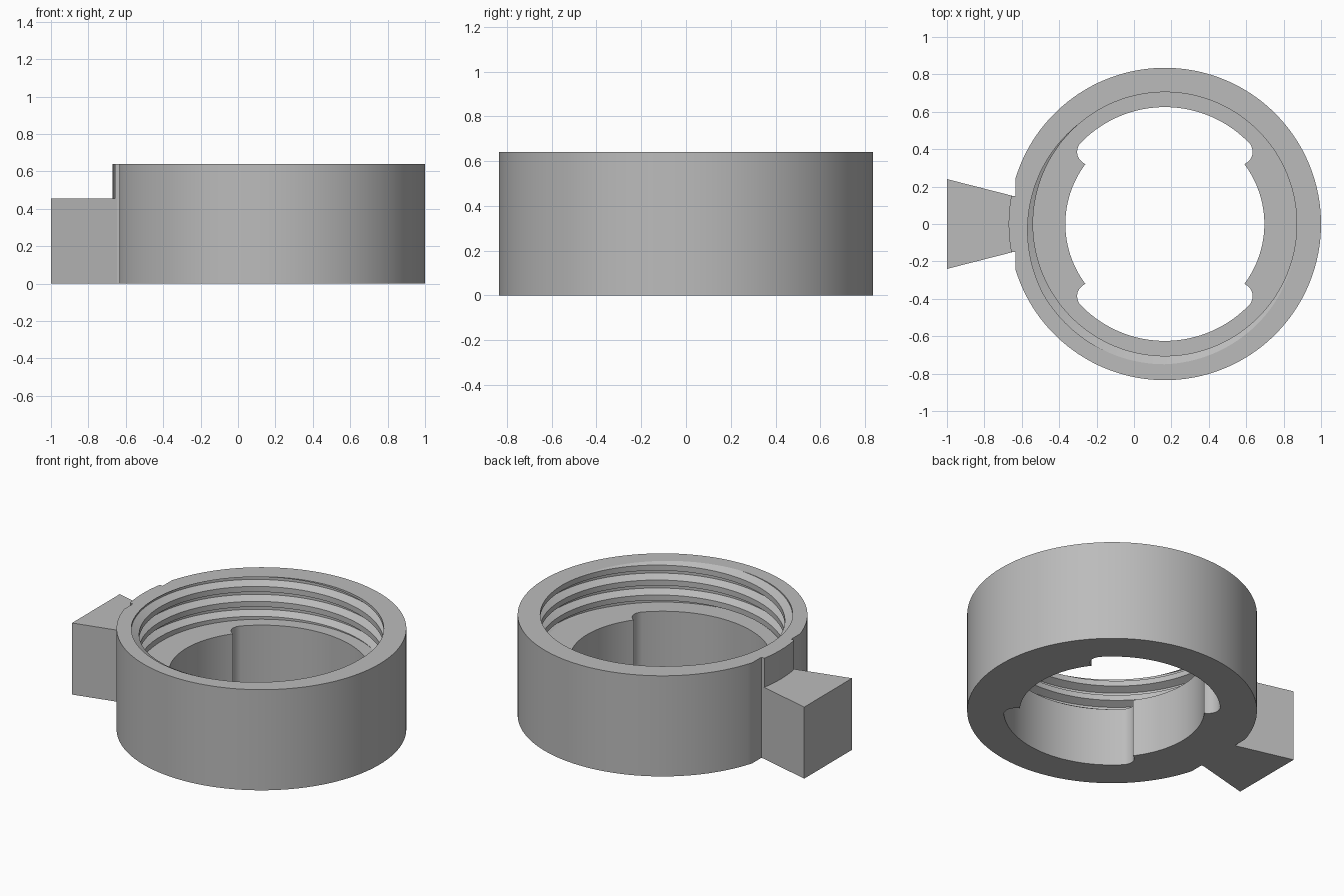
import bpy, bmesh, math
from math import cos, sin, radians, pi

if "Cube" in bpy.data.objects:
    bpy.data.objects.remove(bpy.data.objects["Cube"])

CX, R, H, FLOOR = 0.165, 0.835, 0.64, 0.37   # ring centre, outer radius, height, inner ledge
PITCH = 0.095

grey = bpy.data.materials.new("plain grey")
grey.diffuse_color = (0.5, 0.5, 0.5, 1)
grey.use_nodes = True
grey.node_tree.nodes["Principled BSDF"].inputs["Base Color"].default_value = grey.diffuse_color


def finish(name, bm):
    bmesh.ops.recalc_face_normals(bm, faces=bm.faces)
    mesh = bpy.data.meshes.new(name)
    bm.to_mesh(mesh)
    bm.free()
    mesh.materials.append(grey)
    ob = bpy.data.objects.new(name, mesh)
    bpy.context.collection.objects.link(ob)
    return ob


def prism(name, outline, z0, z1):
    bm = bmesh.new()
    face = bm.faces.new([bm.verts.new((x, y, z0)) for x, y in outline])
    top = bmesh.ops.extrude_face_region(bm, geom=[face])["geom"]
    bmesh.ops.translate(bm, vec=(0, 0, z1 - z0),
                        verts=[v for v in top if isinstance(v, bmesh.types.BMVert)])
    return finish(name, bm)


def arc(r, a0, a1, n):
    return [(CX + r * cos(radians(a0 + (a1 - a0) * i / n)),
             r * sin(radians(a0 + (a1 - a0) * i / n))) for i in range(n + 1)]


def cut(target, cutter):
    mod = target.modifiers.new("cut", 'BOOLEAN')
    mod.operation, mod.solver, mod.object = 'DIFFERENCE', 'EXACT', cutter
    bpy.context.view_layer.objects.active = target
    bpy.ops.object.modifier_apply(modifier=mod.name)
    bpy.data.objects.remove(cutter)


# Ring outline: round, with a small flat on each side of the handle
a_flat = 180 - math.degrees(math.asin(0.24 / R))
a_tab = math.degrees(math.asin(0.15 / R))
x_flat = CX - math.sqrt(R * R - 0.24 ** 2)
outline = arc(R, -a_flat, a_flat, 150) + [(x_flat, 0.15)]
outline += arc(R, 180 - a_tab, 180 + a_tab, 10) + [(x_flat, -0.15)]
ring = prism("threaded_ring", outline, 0, H)

# Through hole: wide arcs front and back, narrow arcs at the sides, rounded corners
corner = [(0.425, 0.32), (0.44, 0.329), (0.456, 0.345), (0.466, 0.363),
          (0.47, 0.385), (0.466, 0.407), (0.457, 0.426)]
right = arc(0.532, -36.5, 36.5, 24)
back = arc(0.625, 44, 136, 36)
hole = right + [(CX + x, y) for x, y in corner]
hole += back + [(CX - x, y) for x, y in reversed(corner)]
hole += [(2 * CX - x, -y) for x, y in right]
hole += [(CX - x, -y) for x, y in corner]
hole += [(2 * CX - x, -y) for x, y in back] + [(CX + x, -y) for x, y in reversed(corner)]

# Threaded bore: a helical sheet trimmed flat and capped
PROFILE = [(-0.33, 0.705), (-0.083, 0.75), (0.083, 0.75), (0.305, 0.705)]
N, P = 144, len(PROFILE)
bm = bmesh.new()
cols = []
for i in range(N):
    a = 2 * pi * i / N
    cols.append([bm.verts.new((CX + r * cos(a), r * sin(a),
                               H + PITCH * (t + u + i / N - 240 / 360)))
                 for t in range(-6, 5) for u, r in PROFILE])
rows = len(cols[0])
for i in range(N):
    shift = P if i == N - 1 else 0
    nxt = cols[(i + 1) % N]
    for j in range(rows - 1 - shift):
        bm.faces.new((cols[i][j], nxt[j + shift], nxt[j + 1 + shift], cols[i][j + 1]))
for z, up in ((FLOOR, -1), (H + 0.03, 1)):
    bmesh.ops.bisect_plane(bm, geom=bm.verts[:] + bm.edges[:] + bm.faces[:], dist=1e-6,
                           plane_co=(0, 0, z), plane_no=(0, 0, up), clear_outer=True)
    loose = [v for v in bm.verts if not v.link_faces]
    bmesh.ops.delete(bm, geom=loose, context='VERTS')
    rim = [e for e in bm.edges if e.is_boundary and all(abs(v.co.z - z) < 1e-4 for v in e.verts)]
    bmesh.ops.edgeloop_fill(bm, edges=rim)
bore = finish("bore_cutter", bm)

cut(ring, bore)
cut(ring, prism("hole_cutter", hole, -0.1, FLOOR + 0.05))

# Flared handle block
handle = prism("handle", [(-1, -0.24), (-0.62, -0.143), (-0.62, 0.143), (-1, 0.24)], 0, 0.455)

bpy.ops.object.select_all(action='DESELECT')
ring.select_set(True)
bpy.context.view_layer.objects.active = ring
bpy.ops.object.shade_smooth_by_angle(angle=radians(25))
